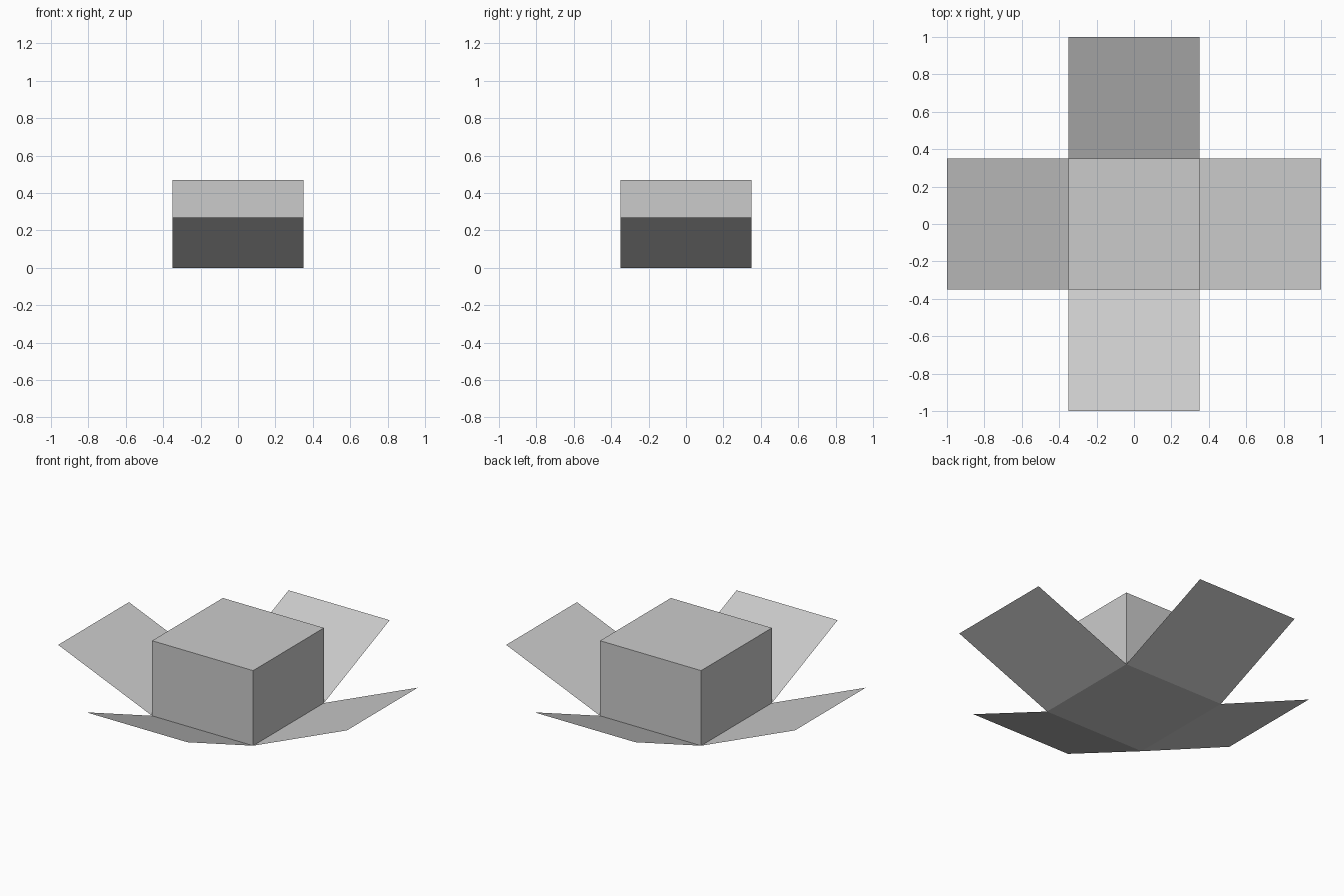
import bpy, bmesh
from mathutils import Matrix
from math import pi

if "Cube" in bpy.data.objects:
    bpy.data.objects.remove(bpy.data.objects["Cube"])

HALF, HEIGHT = 0.35, 0.47
REACH, FLAP_TOP = 1.0, 0.27

grey = bpy.data.materials.new("light_grey")
grey.diffuse_color = (0.6, 0.6, 0.6, 1)
grey.use_nodes = True
grey.node_tree.nodes["Principled BSDF"].inputs["Base Color"].default_value = grey.diffuse_color


def finish(name, bm):
    mesh = bpy.data.meshes.new(name)
    bm.to_mesh(mesh)
    bm.free()
    mesh.materials.append(grey)
    bpy.context.collection.objects.link(bpy.data.objects.new(name, mesh))


# Closed square box
bm = bmesh.new()
bmesh.ops.create_cube(bm, size=1, matrix=Matrix.Translation((0, 0, HEIGHT / 2))
                      @ Matrix.Diagonal((2 * HALF, 2 * HALF, HEIGHT, 1)))
finish("box", bm)

# Four thin flaps rising outward from the bottom edges
for i, side in enumerate(("right", "back", "left", "front")):
    bm = bmesh.new()
    corners = [(HALF, -HALF, 0), (REACH, -HALF, FLAP_TOP),
               (REACH, HALF, FLAP_TOP), (HALF, HALF, 0)]
    bm.faces.new([bm.verts.new(c) for c in corners])
    bmesh.ops.rotate(bm, verts=bm.verts, cent=(0, 0, 0),
                     matrix=Matrix.Rotation(i * pi / 2, 3, 'Z'))
    finish(side + "_flap", bm)
